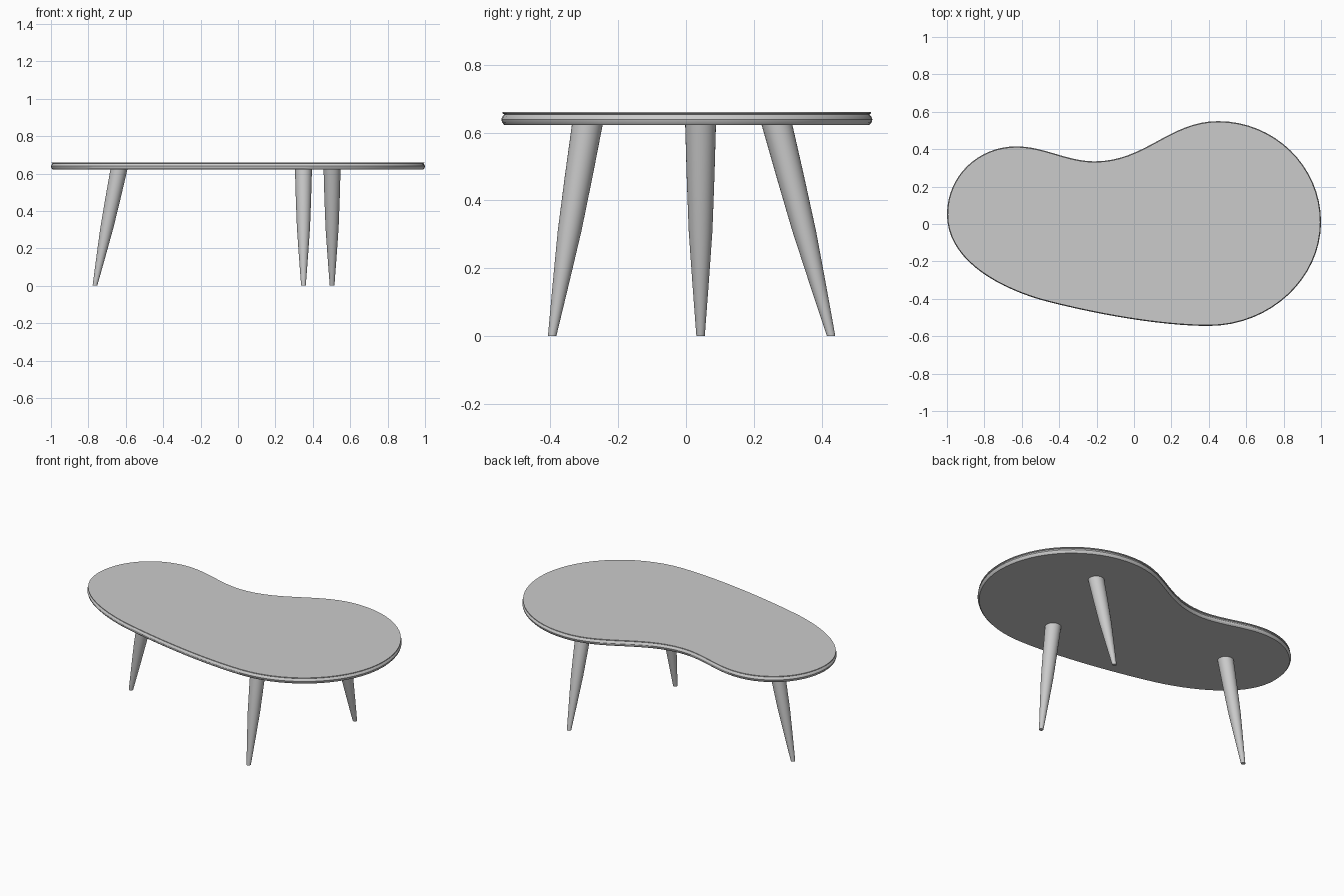
import bpy
from mathutils import Vector
from mathutils.geometry import interpolate_bezier

if "Cube" in bpy.data.objects:
    bpy.data.objects.remove(bpy.data.objects["Cube"])


def finish(name, verts, faces, angle):
    me = bpy.data.meshes.new(name)
    me.from_pydata(verts, [], faces)
    ob = bpy.data.objects.new(name, me)
    bpy.context.collection.objects.link(ob)
    bpy.ops.object.select_all(action='DESELECT')
    ob.select_set(True)
    bpy.context.view_layer.objects.active = ob
    bpy.ops.object.shade_smooth_by_angle(angle=angle)
    return ob


def loft(name, rings, angle=0.5):
    """Join equal rings (counter-clockwise, bottom to top) and cap both ends."""
    n = len(rings[0])
    verts = [v for r in rings for v in r]
    faces = [(k * n + i, k * n + (i + 1) % n, (k + 1) * n + (i + 1) % n, (k + 1) * n + i)
             for k in range(len(rings) - 1) for i in range(n)]
    faces.append(tuple(reversed(range(n))))
    faces.append(tuple(range(len(verts) - n, len(verts))))
    return finish(name, verts, faces, angle)


# Kidney outline: (handle in, point, handle out), counter-clockwise
knots = [
    ((1.0, -0.29), (1.0, 0.01), (1.0, 0.31)),
    ((0.75, 0.55), (0.45, 0.55), (0.19, 0.55)),
    ((-0.06 + 0.12, 0.335), (-0.21, 0.335), (-0.36, 0.335)),
    ((-0.48, 0.415), (-0.63, 0.415), (-0.83, 0.415)),
    ((-1.0, 0.26), (-1.0, 0.05), (-1.0, -0.17)),
    ((-0.77, -0.325), (-0.5, -0.405), (-0.22, -0.48)),
    ((0.14, -0.545), (0.4, -0.545), (0.73, -0.545)),
]
outline = []
for a, b in zip(knots, knots[1:] + knots[:1]):
    pts = interpolate_bezier(*[Vector((*p, 0)) for p in (a[1], a[2], b[0], b[1])], 17)
    outline += pts[:-1]


def inset(d, z):
    ring = []
    for i, p in enumerate(outline):
        t = (outline[(i + 1) % len(outline)] - outline[i - 1]).normalized()
        ring.append((p.x - t.y * d, p.y + t.x * d, z))
    return ring


# Table top: rounded edge with a fine groove under the upper lip (inset, height)
edge = [(0.009, 0.622), (0.002, 0.630), (0.0, 0.639), (0.003, 0.647),
        (0.009, 0.653), (0.004, 0.656), (0.004, 0.660)]
loft("table_top", [inset(d, z) for d, z in edge])


# Splayed tapering legs with level ends
def leg(name, foot, head, sides=32):
    foot, head = Vector(foot), Vector(head)
    circle = [Vector((1, 0))]
    from math import cos, sin, tau
    circle = [Vector((cos(tau * i / sides), sin(tau * i / sides))) for i in range(sides)]
    rings = []
    for z, r in [(0, 0.0125), (0.16, 0.0245), (0.31, 0.035), (0.47, 0.041), (0.625, 0.0455)]:
        c = foot.lerp(head, z / 0.625)
        rings.append([(*(c + p * r), z) for p in circle])
    loft(name, rings)


leg("front_leg", (0.35, -0.395), (0.35, -0.291))
leg("back_leg", (0.503, 0.428), (0.503, 0.268))
leg("left_leg", (-0.765, 0.043), (-0.636, 0.043))
